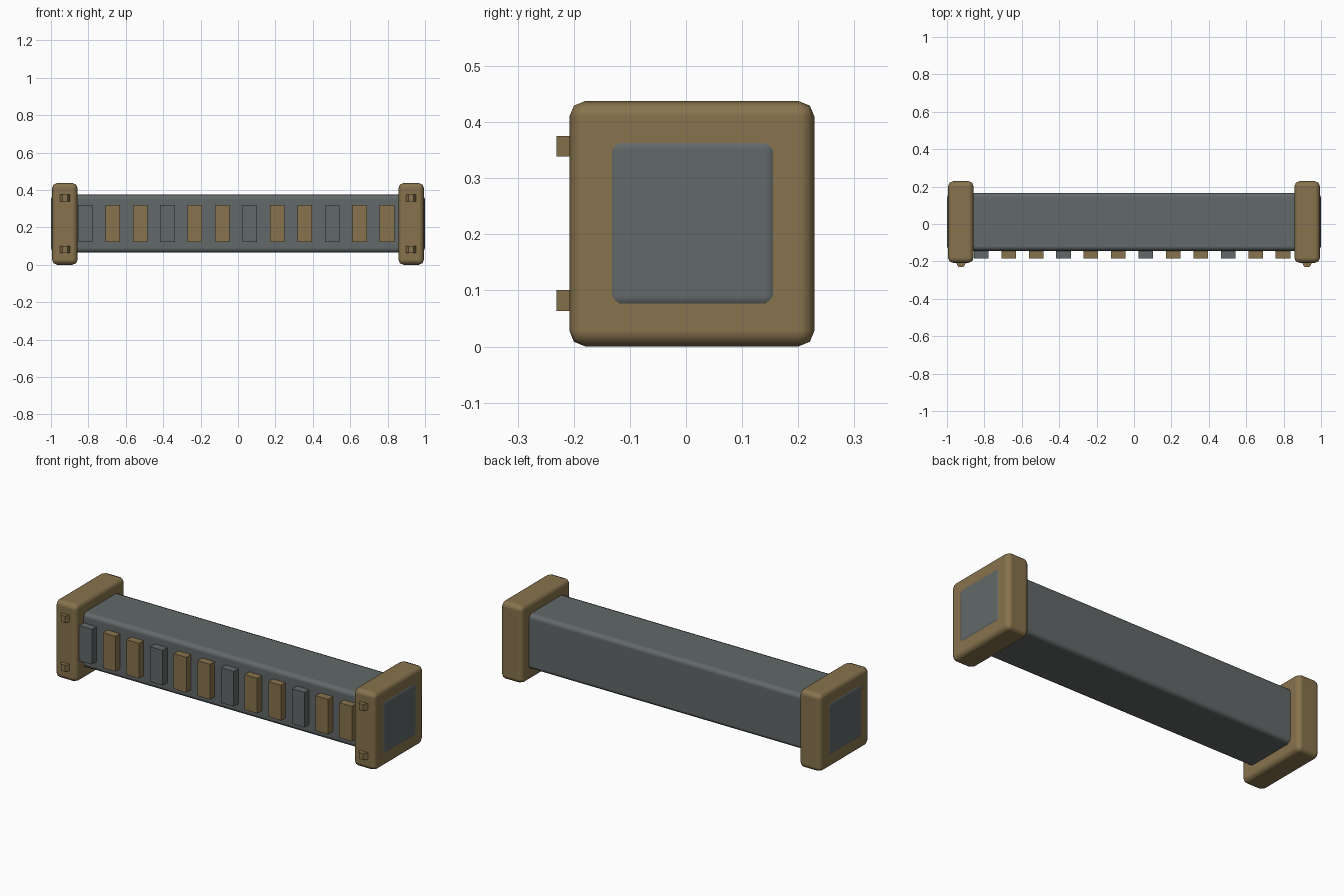
import bpy
import bmesh
import math
from mathutils import Vector

default = bpy.data.objects.get("Cube")
if default:
    bpy.data.objects.remove(default, do_unlink=True)


def make_material(name, rgb):
    mat = bpy.data.materials.new(name)
    mat.use_nodes = True
    colour = (*rgb, 1.0)
    mat.diffuse_color = colour
    mat.node_tree.nodes["Principled BSDF"].inputs["Base Color"].default_value = colour
    return mat


bronze = make_material("dull bronze", (0.242, 0.172, 0.075))
steel = make_material("slate grey", (0.122, 0.138, 0.138))


def add_object(name, bm, mat):
    mesh = bpy.data.meshes.new(name)
    bmesh.ops.recalc_face_normals(bm, faces=bm.faces)
    bm.to_mesh(mesh)
    bm.free()
    mesh.materials.append(mat)
    obj = bpy.data.objects.new(name, mesh)
    bpy.context.collection.objects.link(obj)
    return obj


def box(name, centre, size, mat, bevel=0.0):
    bm = bmesh.new()
    bmesh.ops.create_cube(bm, size=1.0)
    bmesh.ops.scale(bm, vec=size, verts=bm.verts)
    bmesh.ops.translate(bm, vec=centre, verts=bm.verts)
    obj = add_object(name, bm, mat)
    if bevel:
        obj.data.shade_smooth()
        mod = obj.modifiers.new("rounded edges", 'BEVEL')
        mod.width = bevel
        mod.segments = 2
        mod.harden_normals = True
    return obj


def hex_stud(name, centre, radius, height, mat):
    # Six-sided upright prism with corners pointing along x
    bm = bmesh.new()
    ring = [bm.verts.new(Vector(centre) + Vector((radius * math.cos(a), radius * math.sin(a), -height / 2)))
            for a in (math.radians(60 * i) for i in range(6))]
    base = bm.faces.new(ring)
    top = bmesh.ops.extrude_face_region(bm, geom=[base])
    verts = [g for g in top["geom"] if isinstance(g, bmesh.types.BMVert)]
    bmesh.ops.translate(bm, vec=(0, 0, height), verts=verts)
    # Extruding may drop the starting face, so close any open end
    bmesh.ops.holes_fill(bm, edges=[e for e in bm.edges if e.is_boundary], sides=0)
    return add_object(name, bm, mat)


MID_Y, MID_Z = 0.0105, 0.219

# Long square beam running through both end caps
box("beam", (0, MID_Y + 0.001, MID_Z + 0.001), (2.0, 0.31, 0.31), steel, 0.025)

# End caps, each with two small studs on the front
for side, sx in (("left", 1), ("right", -1)):
    box(f"{side}_end_cap", (sx * 0.926, MID_Y, MID_Z), (0.137, 0.437, 0.437), bronze, 0.028)
    for level, z in (("lower", 0.082), ("upper", 0.357)):
        hex_stud(f"{side}_{level}_stud", (sx * 0.925, -0.208, z), 0.0263, 0.037, bronze)

# Row of raised slats along the front, every third one grey
for i in range(12):
    x = -0.817 + i * 0.1467
    box(f"slat_{i + 1}", (x, -0.155, 0.2215), (0.078, 0.06, 0.197),
        steel if i % 3 == 0 else bronze)
